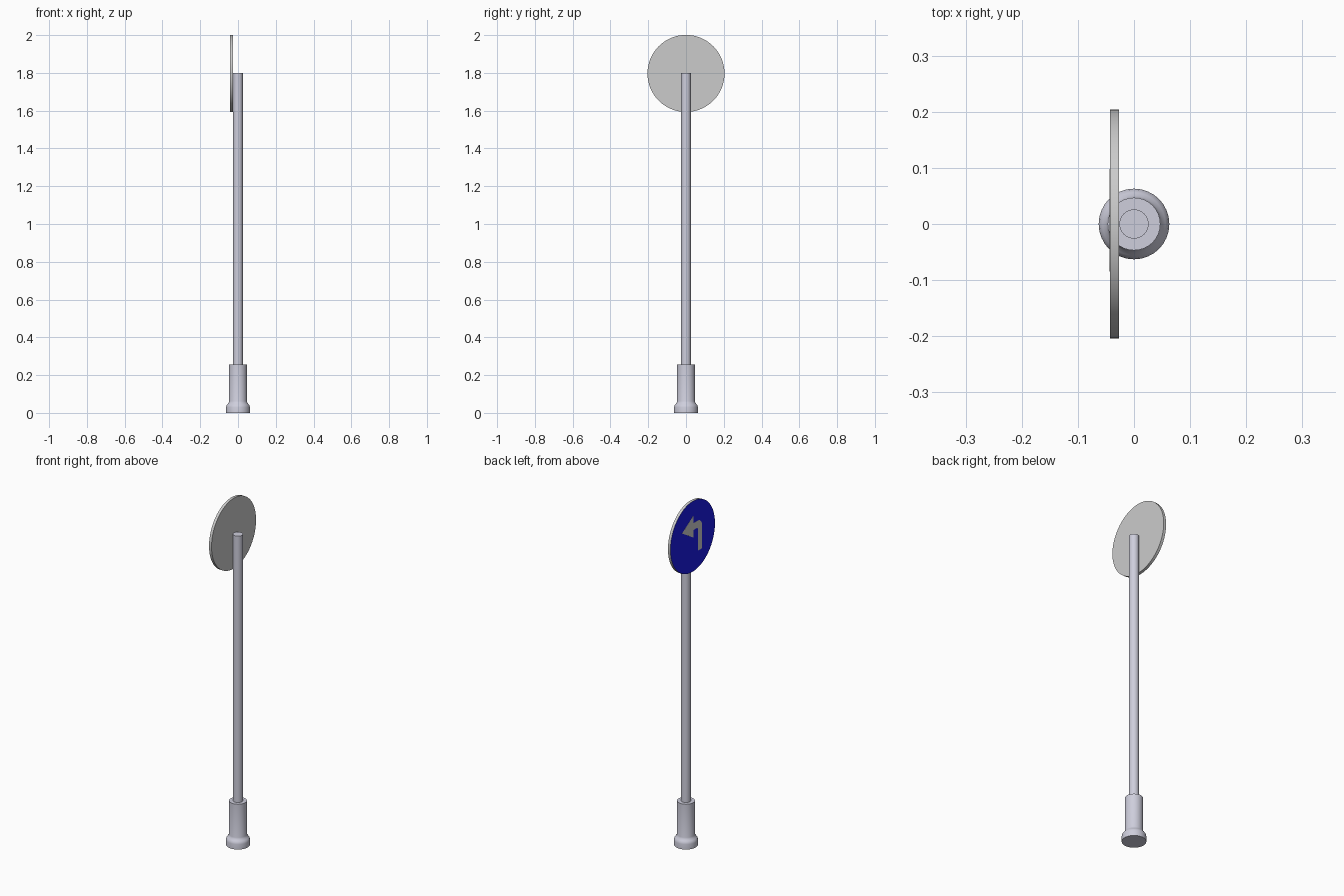
import bpy, bmesh, math

if "Cube" in bpy.data.objects:
    bpy.data.objects.remove(bpy.data.objects["Cube"])

SIGN_Z = 1.797


def material(name, color):
    m = bpy.data.materials.new(name)
    m.diffuse_color = (*color, 1)
    m.use_nodes = True
    m.node_tree.nodes["Principled BSDF"].inputs["Base Color"].default_value = m.diffuse_color
    return m


def finish(name, bm, mats=(), angle=30):
    bmesh.ops.recalc_face_normals(bm, faces=bm.faces)
    me = bpy.data.meshes.new(name)
    bm.to_mesh(me)
    bm.free()
    ob = bpy.data.objects.new(name, me)
    bpy.context.collection.objects.link(ob)
    for m in mats:
        me.materials.append(m)
    bpy.ops.object.select_all(action='DESELECT')
    ob.select_set(True)
    bpy.context.view_layer.objects.active = ob
    bpy.ops.object.shade_smooth_by_angle(angle=math.radians(angle))
    return ob


def lathe(profile, sides):
    """Closed solid of revolution about z from (radius, height) points."""
    bm = bmesh.new()
    rings = [[bm.verts.new((r * math.cos(2 * math.pi * i / sides),
                            r * math.sin(2 * math.pi * i / sides), z))
              for i in range(sides)] for r, z in profile]
    for a, b in zip(rings, rings[1:]):
        for i in range(sides):
            j = (i + 1) % sides
            bm.faces.new((a[i], a[j], b[j], b[i]))
    bm.faces.new(rings[0])
    bm.faces.new(rings[-1])
    return bm


steel = material("steel", (0.62, 0.62, 0.72))
grey = material("plate_grey", (0.7, 0.7, 0.69))
blue = material("sign_blue", (0.01, 0.01, 0.8))

# Base sleeve with flared, rounded foot
finish("base_sleeve", lathe([(0.063, 0), (0.063, 0.03), (0.061, 0.039),
                             (0.056, 0.046), (0.050, 0.053), (0.047, 0.062),
                             (0.047, 0.255)], 32), [steel])

# Pole
finish("pole", lathe([(0.026, 0.2), (0.026, 1.8)], 32), [steel])

# Round sign plate, blue on the face pointing to -x
bm = lathe([(0.204, 0.027), (0.204, 0.043)], 64)
for v in bm.verts:
    x, y, z = v.co
    v.co = (-z, y, x + SIGN_Z)
bm.normal_update()
for f in bm.faces:
    if all(v.co.x < -0.04 for v in f.verts):
        f.material_index = 1
finish("sign_plate", bm, [grey, blue])

# Turn arrow: outline in (y, z) relative to the sign centre, pointing to +y
outer = [(-0.045 + 0.04 * math.cos(t), 0.035 + 0.04 * math.sin(t))
         for t in (math.pi / 2 * i / 6 for i in range(7))]
outline = [(-0.047, -0.10), (-0.085, -0.10)] + outer + [
    (-0.005, 0.075), (-0.005, 0.118), (0.098, 0.055), (-0.005, -0.008),
    (-0.005, 0.035), (-0.04, 0.035), (-0.047, 0.028)]
# The bend sits on the -y side, so mirror the arc about its centre
outline[2:9] = [(-0.09 - y, z) for y, z in outer]
bm = bmesh.new()
face = bm.faces.new([bm.verts.new((-0.0425, y, z + SIGN_Z)) for y, z in outline])
ext = bmesh.ops.extrude_face_region(bm, geom=[face])
for v in ext["geom"]:
    if isinstance(v, bmesh.types.BMVert):
        v.co.x = -0.0436
finish("turn_arrow", bm, [grey])
